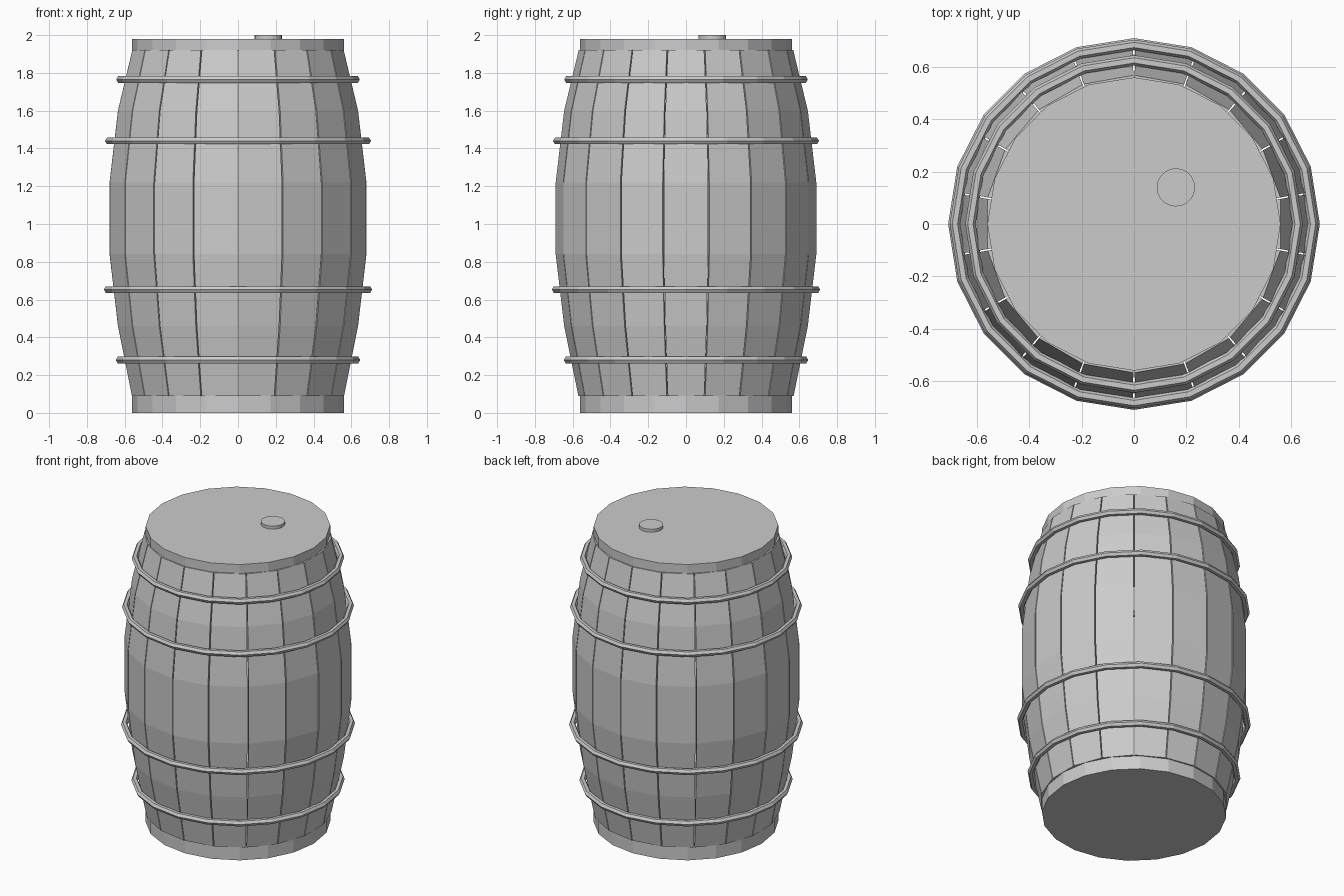
import bpy, bmesh, math

if "Cube" in bpy.data.objects:
    bpy.data.objects.remove(bpy.data.objects["Cube"])

STAVES = 18
THICK = 0.03
HALF = math.radians(9.72)   # leaves a thin slit between staves
PROFILE = [(0.09, 0.570), (0.46, 0.645), (0.84, 0.69),
           (1.22, 0.69), (1.60, 0.645), (1.92, 0.568)]


def finish(bm, name):
    bmesh.ops.recalc_face_normals(bm, faces=bm.faces[:])
    mesh = bpy.data.meshes.new(name)
    bm.to_mesh(mesh)
    bm.free()
    obj = bpy.data.objects.new(name, mesh)
    bpy.context.collection.objects.link(obj)
    return obj


def stave(index):
    # Bowed plank: four-cornered sections stacked along the profile
    bm = bmesh.new()
    mid = math.tau * index / STAVES
    rows = []
    for z, r in PROFILE:
        corners = [(r, -HALF), (r, HALF), (r - THICK, HALF), (r - THICK, -HALF)]
        rows.append([bm.verts.new((d * math.cos(mid + a), d * math.sin(mid + a), z))
                     for d, a in corners])
    for low, high in zip(rows, rows[1:]):
        for i in range(4):
            j = (i + 1) % 4
            bm.faces.new((low[i], low[j], high[j], high[i]))
    bm.faces.new(rows[0])
    bm.faces.new(rows[-1])
    finish(bm, f"stave_{index + 1}")


def disc(name, x, y, z0, z1, radius, sides=20):
    bm = bmesh.new()
    rows = [[bm.verts.new((x + radius * math.cos(math.tau * i / sides),
                           y + radius * math.sin(math.tau * i / sides), z))
             for i in range(sides)] for z in (z0, z1)]
    for i in range(sides):
        j = (i + 1) % sides
        bm.faces.new((rows[0][i], rows[0][j], rows[1][j], rows[1][i]))
    bm.faces.new(rows[0])
    bm.faces.new(rows[1])
    finish(bm, name)


# Staves
for k in range(STAVES):
    stave(k)

# Lids and bung
disc("bottom_lid", 0, 0, 0.0, 0.095, 0.56)
disc("top_lid", 0, 0, 1.915, 1.98, 0.56)
disc("bung", 0.16, 0.14, 1.97, 2.0, 0.073)

# Hoops
for n, (z, outer) in enumerate([(0.28, 0.647), (0.653, 0.71), (1.44, 0.704), (1.765, 0.645)]):
    bpy.ops.mesh.primitive_torus_add(location=(0, 0, z), major_segments=20, minor_segments=6,
                                     major_radius=outer - 0.02, minor_radius=0.02)
    bpy.context.object.name = f"hoop_{n + 1}"
    for p in bpy.context.object.data.polygons:
        p.use_smooth = False
